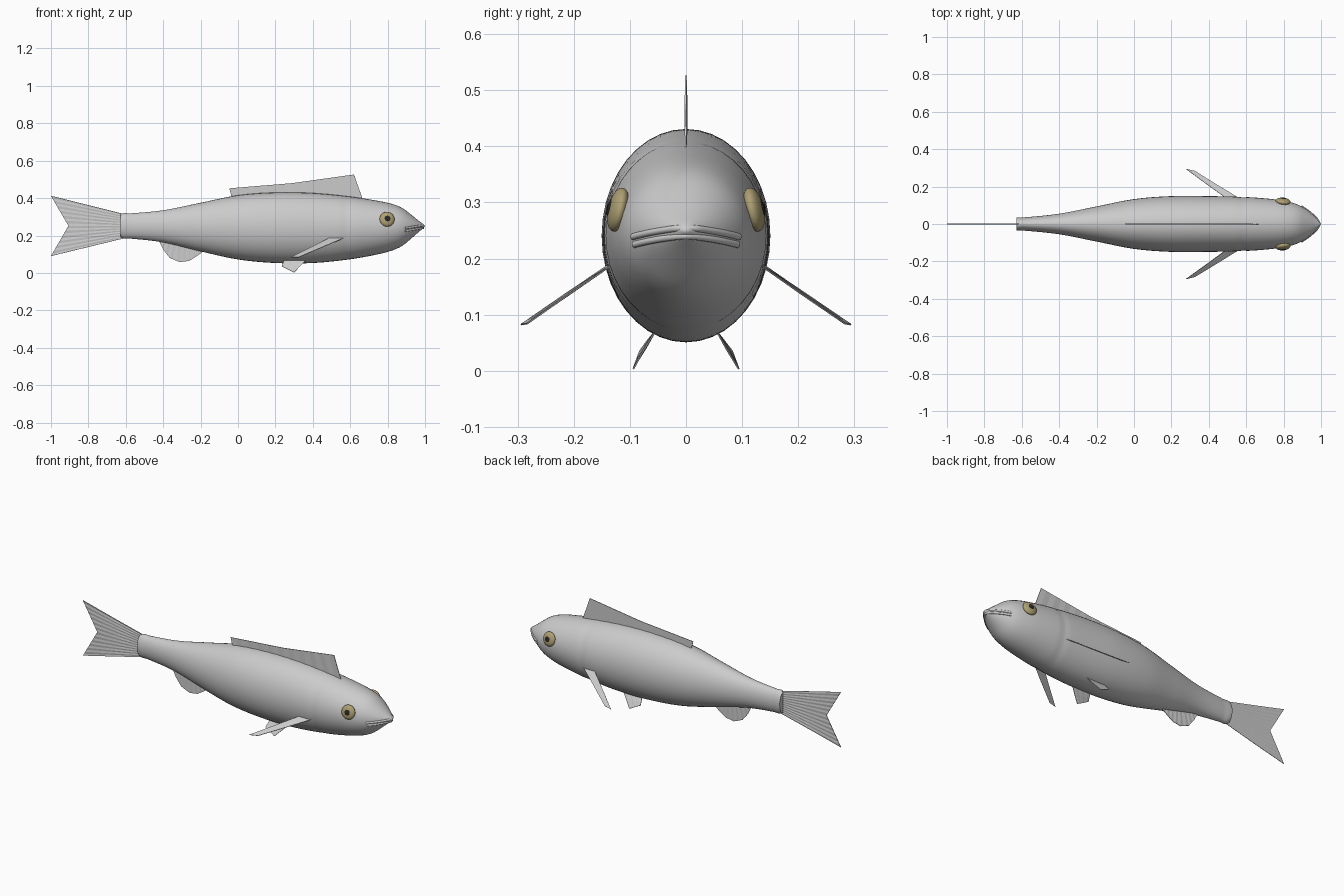
import bpy, bmesh, math
from mathutils import Vector

if "Cube" in bpy.data.objects:
    bpy.data.objects.remove(bpy.data.objects["Cube"])

# Body stations: x, top z, bottom z, half width
STATIONS = [
    (-0.628, 0.312, 0.192, 0.034), (-0.61, 0.320, 0.183, 0.036),
    (-0.58, 0.318, 0.184, 0.036), (-0.40, 0.335, 0.163, 0.055),
    (-0.20, 0.375, 0.115, 0.094), (0.00, 0.415, 0.072, 0.133),
    (0.20, 0.430, 0.053, 0.149), (0.40, 0.427, 0.053, 0.149),
    (0.60, 0.408, 0.073, 0.144), (0.75, 0.385, 0.100, 0.132),
    (0.83, 0.367, 0.122, 0.118), (0.88, 0.346, 0.146, 0.102),
    (0.93, 0.308, 0.187, 0.072), (0.97, 0.276, 0.222, 0.037),
    (0.992, 0.260, 0.241, 0.013), (0.998, 0.252, 0.248, 0.003)]


def section(x):
    """Smoothly interpolated top, bottom and half width at x."""
    s = STATIONS
    i = max(0, min(len(s) - 2, sum(1 for p in s if p[0] <= x) - 1))
    a, b = s[i], s[i + 1]
    before, after = s[max(i - 1, 0)], s[min(i + 2, len(s) - 1)]
    dx = b[0] - a[0]
    t = (x - a[0]) / dx
    out = []
    for k in (1, 2, 3):
        m0 = (b[k] - before[k]) / (b[0] - before[0]) * dx
        m1 = (after[k] - a[k]) / (after[0] - a[0]) * dx
        out.append((2*t**3 - 3*t*t + 1) * a[k] + (t**3 - 2*t*t + t) * m0
                   + (3*t*t - 2*t**3) * b[k] + (t**3 - t*t) * m1)
    return out


def make_object(name, bm, smooth=True, mat=None):
    bmesh.ops.recalc_face_normals(bm, faces=bm.faces)
    mesh = bpy.data.meshes.new(name)
    bm.to_mesh(mesh)
    bm.free()
    ob = bpy.data.objects.new(name, mesh)
    bpy.context.collection.objects.link(ob)
    for p in mesh.polygons:
        p.use_smooth = smooth
    if mat:
        mesh.materials.append(mat)
    return ob


def material(name, color):
    m = bpy.data.materials.new(name)
    m.diffuse_color = (*color, 1)
    m.use_nodes = True
    m.node_tree.nodes["Principled BSDF"].inputs["Base Color"].default_value = m.diffuse_color
    return m


def along(points, t):
    """Point at fraction t of a polyline, by index."""
    f = t * (len(points) - 1)
    i = min(int(f), len(points) - 2)
    return Vector(points[i]).lerp(Vector(points[i + 1]), f - i)


def fin(name, base, edge, rays=16, ripple=0.0015, thickness=0.003):
    """Thin pleated sheet between a base line and an outer edge."""
    bm = bmesh.new()
    rows = []
    for i in range(rays + 1):
        off = Vector((0, ripple if i % 2 else -ripple, 0))
        rows.append([bm.verts.new(along(base, i / rays)),
                     bm.verts.new(along(base, i / rays).lerp(along(edge, i / rays), 0.5) + off),
                     bm.verts.new(along(edge, i / rays))])
    for a, b in zip(rows, rows[1:]):
        for k in range(2):
            bm.faces.new((a[k], a[k + 1], b[k + 1], b[k]))
    ob = make_object(name, bm, smooth=False)
    sol = ob.modifiers.new("thickness", 'SOLIDIFY')
    sol.thickness, sol.offset = thickness, 0
    return ob


# Body with a shallow gill groove on each side
bm = bmesh.new()
rings, N = [], 40
for a, b in zip(STATIONS, STATIONS[1:]):
    steps = max(2, round((b[0] - a[0]) / 0.015))
    for j in range(steps):
        x = a[0] + (b[0] - a[0]) * j / steps
        top, bot, w = section(x)
        c, h = (top + bot) / 2, (top - bot) / 2
        ring = []
        for n in range(N):
            t = 2 * math.pi * n / N
            groove = 1 - 0.02 * math.exp(-((x - 0.58) / 0.018)**2) * abs(math.cos(t))
            ring.append(bm.verts.new((x, w * groove * math.cos(t), c + h * groove * math.sin(t))))
        rings.append(ring)
for a, b in zip(rings, rings[1:]):
    for n in range(N):
        bm.faces.new((a[n], b[n], b[(n + 1) % N], a[(n + 1) % N]))
bm.faces.new(rings[0])
nose = bm.verts.new((1.0, 0, 0.25))
for n in range(N):
    bm.faces.new((rings[-1][n], nose, rings[-1][(n + 1) % N]))
body = make_object("body", bm)
bpy.context.view_layer.objects.active = body
body.select_set(True)
bpy.ops.object.shade_smooth_by_angle(angle=math.radians(50))

# Lips wrapping round the snout
for name, dz in (("upper_lip", 0.005), ("lower_lip", -0.009)):
    half = []
    for x in (0.99, 0.97, 0.945, 0.92, 0.895):
        top, bot, w = section(x)
        z = 0.249 + dz - 0.16 * (0.99 - x)
        y = w * math.sqrt(max(0, 1 - ((z - (top + bot) / 2) / ((top - bot) / 2))**2))
        half.append((x - 0.001, y, z))
    pts = [(x, -y, z) for x, y, z in reversed(half)] + half
    cu = bpy.data.curves.new(name, 'CURVE')
    cu.dimensions = '3D'
    cu.bevel_depth, cu.bevel_resolution, cu.use_fill_caps = 0.006, 3, True
    sp = cu.splines.new('NURBS')
    sp.points.add(len(pts) - 1)
    for p, co in zip(sp.points, pts):
        p.co = (*co, 1)
    sp.use_endpoint_u, sp.order_u = True, 3
    bpy.context.collection.objects.link(bpy.data.objects.new(name, cu))

# Tail, dorsal and anal fins on the centre plane
fin("tail_fin", [(-0.61, 0, 0.315), (-0.61, 0, 0.185)],
    [(-1, 0, 0.412), (-0.907, 0, 0.252), (-1, 0, 0.09)], rays=24)
fin("dorsal_fin", [(-0.03, 0, 0.395), (0.3, 0, 0.42), (0.67, 0, 0.385)],
    [(-0.047, 0, 0.452), (0.29, 0, 0.48), (0.62, 0, 0.526)], rays=20)
fin("anal_fin", [(-0.42, 0, 0.18), (-0.19, 0, 0.125)],
    [(-0.42, 0, 0.165), (-0.40, 0, 0.125), (-0.365, 0, 0.08), (-0.31, 0, 0.057),
     (-0.26, 0, 0.065), (-0.22, 0, 0.09), (-0.185, 0, 0.115)], rays=18)

# Paired fins and eyes
iris = material("eye_tan", (0.42, 0.35, 0.17))
black = material("pupil_black", (0.02, 0.02, 0.02))
for s, side in ((-1, "near"), (1, "far")):
    fin("pectoral_fin_" + side, [(0.575, s * 0.13, 0.19), (0.49, s * 0.14, 0.187)],
        [(0.325, s * 0.283, 0.084), (0.278, s * 0.294, 0.082)], rays=6, ripple=0.001)
    fin("pelvic_fin_" + side, [(0.365, s * 0.055, 0.07), (0.245, s * 0.055, 0.07)],
        [(0.30, s * 0.094, 0.003), (0.235, s * 0.082, 0.035)], rays=6, ripple=0.001)
    for part, mat, r, depth, out in (("eye_", iris, 0.04, 0.018, 0.0),
                                     ("pupil_", black, 0.017, 0.006, 0.0135)):
        bm = bmesh.new()
        bmesh.ops.create_uvsphere(bm, u_segments=28, v_segments=16, radius=1)
        eye = make_object(part + side, bm, mat=mat)
        eye.scale = (r, depth, r)
        eye.location = (0.797 + out * 0.15, s * (0.121 + out), 0.287 + out * 0.25)
        eye.rotation_euler = (s * 0.22, 0, -s * 0.12)
